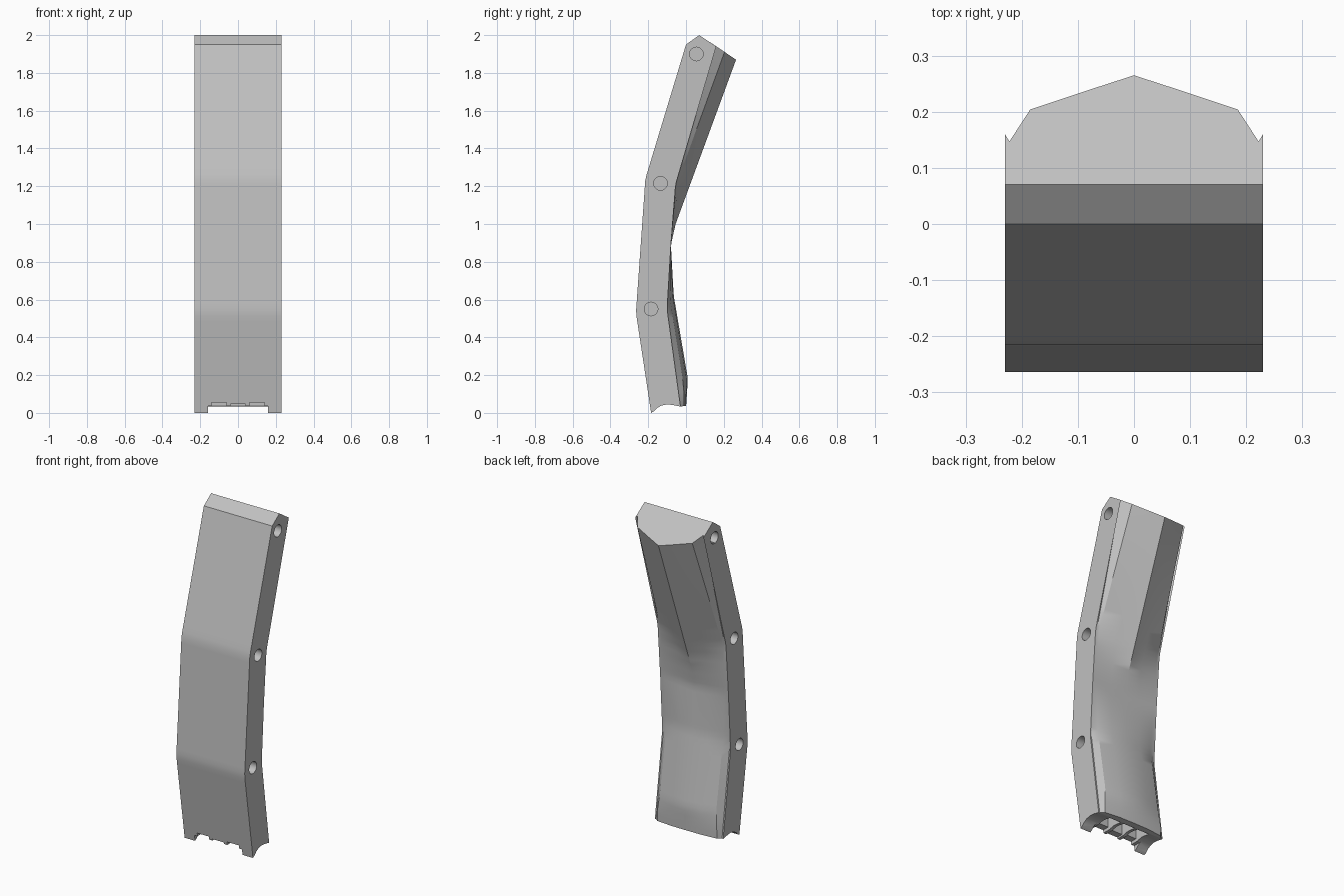
import bpy, bmesh, math
from mathutils import Matrix

if "Cube" in bpy.data.objects:
    bpy.data.objects.remove(bpy.data.objects["Cube"])

grey = bpy.data.materials.new("light grey")
grey.use_nodes = True
grey.diffuse_color = (0.53, 0.53, 0.53, 1)
grey.node_tree.nodes["Principled BSDF"].inputs["Base Color"].default_value = (0.53, 0.53, 0.53, 1)

# Lengthwise lanes of the half shell: (x, y, z) from bottom to top
front_edge = [(.23, -.177, -.05), (.23, -.265, .53), (.23, -.215, 1.24), (.23, 0, 1.95)]
side_line = [(.23, -.1, -.05), (.23, -.18, .55), (.23, -.13, 1.22), (.23, .07, 2)]
plate_edge = [(.23, -.02, -.05), (.23, -.03, .04), (.23, -.1, .55), (.23, -.08, .89),
              (.23, -.055, 1.21), (.23, .16, 1.94)]
groove = [(.222, -.02, -.05), (.222, -.03, .04), (.222, -.1, .55), (.222, -.08, .89),
          (.222, -.055, 1.21), (.222, .147, 1.949)]
shoulder = [(.2, -.012, -.05), (.2, -.01, .1), (.19, -.02, .2), (.19, -.084, .6),
            (.2, -.08, .89), (.21, -.05, 1.21), (.185, .204, 1.911)]
mid_back = [(.1, -.003, -.05), (.1, .003, .18), (.1, -.07, .62), (.1, -.08, .89),
            (.1, -.055, 1.1), (.0925, .235, 1.89)]
ridge = [(0, -.005, -.05), (0, .01, .18), (0, -.065, .62), (0, -.08, .89),
         (0, -.055, 1), (0, .265, 1.87)]
lanes = [front_edge, side_line, plate_edge, groove, shoulder, mid_back, ridge]


def sample(lane, t):
    """Point on a lane at a fraction of its height."""
    z = lane[0][2] + t * (lane[-1][2] - lane[0][2])
    for a, b in zip(lane, lane[1:]):
        if z <= b[2] + 1e-6:
            f = (z - a[2]) / (b[2] - a[2])
            return [p + f * (q - p) for p, q in zip(a, b)]
    return list(lane[-1])


def make(name, bm):
    bmesh.ops.recalc_face_normals(bm, faces=bm.faces)
    mesh = bpy.data.meshes.new(name)
    bm.to_mesh(mesh)
    bm.free()
    mesh.materials.append(grey)
    obj = bpy.data.objects.new(name, mesh)
    bpy.context.collection.objects.link(obj)
    return obj


# Curved body lofted through mirrored rings
bm = bmesh.new()
rings = []
steps = 64
for i in range(steps + 1):
    half = [sample(lane, i / steps) for lane in lanes]
    ring = half + [[-x, y, z] for x, y, z in half[-2::-1]]
    rings.append([bm.verts.new(p) for p in ring])
for low, high in zip(rings, rings[1:]):
    for k in range(len(low)):
        n = (k + 1) % len(low)
        bm.faces.new((low[k], low[n], high[n], high[k]))
bm.faces.new(rings[0])
top = rings[-1]
bm.faces.new((top[0], top[1], top[-2], top[-1]))
bm.faces.new(top[1:-1])
body = make("curved_body", bm)


def cut(cutter):
    cutter.hide_render = True
    mod = body.modifiers.new("cut", "BOOLEAN")
    mod.object = cutter
    mod.operation = "DIFFERENCE"
    mod.solver = "EXACT"
    bpy.context.view_layer.objects.active = body
    bpy.ops.object.modifier_apply(modifier=mod.name)
    bpy.data.objects.remove(cutter)


def box(name, lo, hi):
    bm = bmesh.new()
    bmesh.ops.create_cube(bm, size=1)
    for v in bm.verts:
        v.co = [(a + b) / 2 + c * (b - a) for a, b, c in zip(lo, hi, v.co)]
    return make(name, bm)


# Arched underside
arch = [(-.4, -.2), (-.4, 0), (-.185, 0), (-.168, .01), (-.153, .026), (-.13, .039),
        (-.1, .045), (-.07, .042), (-.03, .034), (.1, .046), (.1, -.2)]
bm = bmesh.new()
face = bm.faces.new([bm.verts.new((-.4, y, z)) for y, z in arch])
new = bmesh.ops.extrude_face_region(bm, geom=[face])["geom"]
bmesh.ops.translate(bm, vec=(.8, 0, 0), verts=[g for g in new if isinstance(g, bmesh.types.BMVert)])
cut(make("arch_cutter", bm))

# Front notch and pockets between ribs in the underside
cut(box("notch_cutter", (-.16, -.4, -.1), (.16, -.08, .036)))
for x in (-.1, 0, .1):
    cut(box("slot_cutter", (x - .04, -.4, -.1), (x + .04, -.12, .056 if x else .046)))
    cut(box("pocket_cutter", (x - .04, -.15, -.1), (x + .04, -.04, .11)))

# Blind screw holes on both sides
for y, z in ((.055, 1.9), (-.135, 1.215), (-.185, .55)):
    for side in (-1, 1):
        bm = bmesh.new()
        bmesh.ops.create_cone(bm, cap_ends=True, segments=32, radius1=.036, radius2=.036, depth=.12,
                              matrix=Matrix.Translation((side * .23, y, z))
                              @ Matrix.Rotation(math.pi / 2, 4, "Y"))
        cut(make("hole_cutter", bm))

bpy.ops.object.select_all(action="DESELECT")
body.select_set(True)
bpy.context.view_layer.objects.active = body
bpy.ops.object.shade_smooth_by_angle(angle=math.radians(25))
